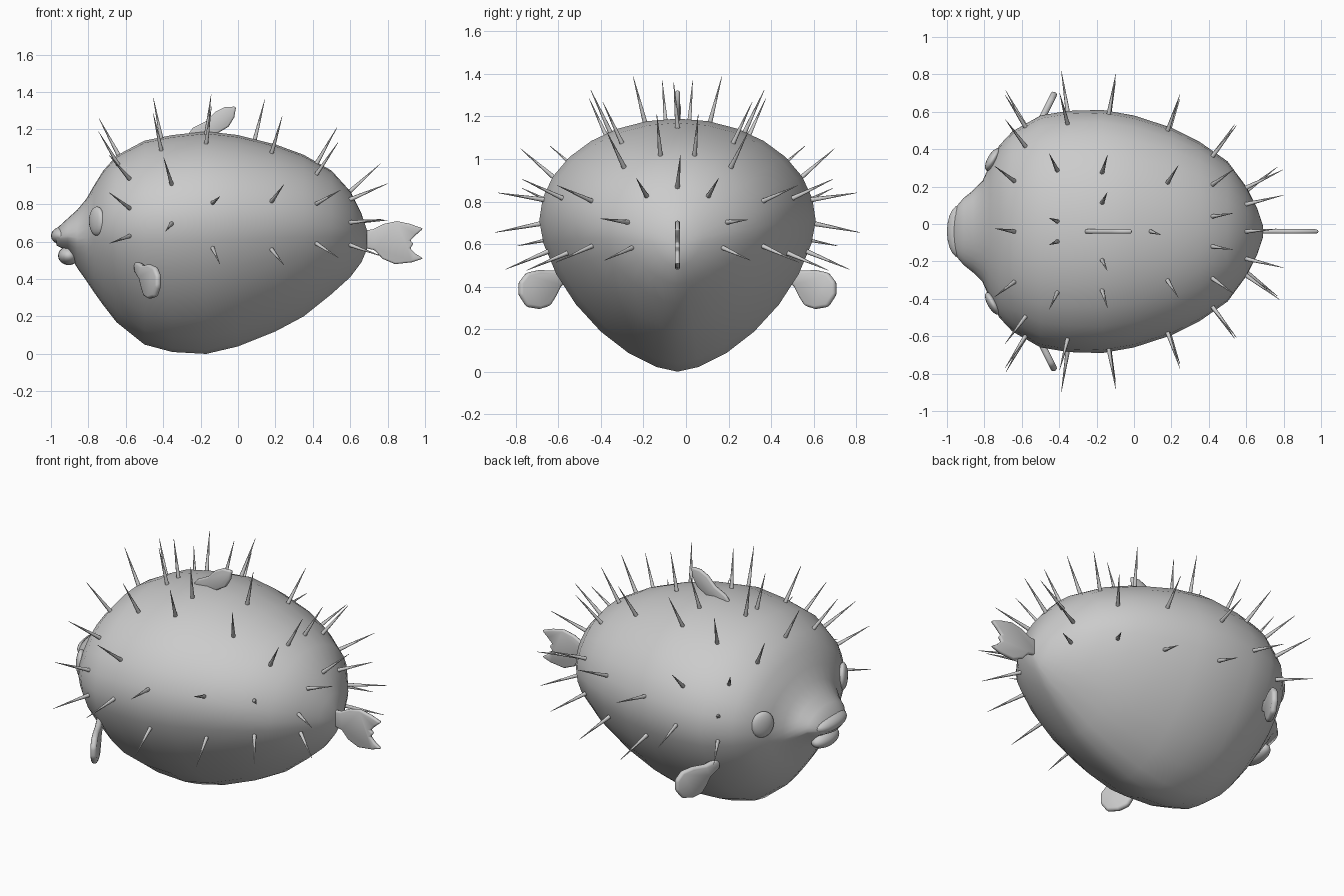
import bpy, bmesh, math
from mathutils import Vector, Matrix
from mathutils.bvhtree import BVHTree

if "Cube" in bpy.data.objects:
    bpy.data.objects.remove(bpy.data.objects["Cube"])

CY = -0.04   # symmetry plane of the fish
SEG = 28


def finish(bm, name, angle=60):
    bmesh.ops.recalc_face_normals(bm, faces=bm.faces)
    me = bpy.data.meshes.new(name)
    bm.to_mesh(me)
    bm.free()
    ob = bpy.data.objects.new(name, me)
    bpy.context.collection.objects.link(ob)
    bpy.ops.object.select_all(action='DESELECT')
    ob.select_set(True)
    bpy.context.view_layer.objects.active = ob
    bpy.ops.object.shade_smooth_by_angle(angle=math.radians(angle))
    return ob


# Body: stations of x, bottom z, top z, half width, z of widest point
stations = [
    (-.97, .58, .67, .11, .62), (-.91, .55, .725, .18, .63), (-.86, .46, .77, .22, .62),
    (-.81, .39, .83, .27, .62), (-.77, .33, .90, .36, .65), (-.72, .26, .98, .46, .67),
    (-.65, .17, 1.06, .535, .68), (-.5, .05, 1.14, .62, .69), (-.35, .01, 1.17, .645, .70),
    (-.17, .0, 1.19, .65, .71), (0, .04, 1.17, .62, .71), (.2, .12, 1.12, .555, .71),
    (.35, .2, 1.065, .48, .70), (.5, .32, .98, .375, .68), (.6, .41, .87, .24, .66),
    (.66, .49, .75, .12, .63), (.69, .56, .66, .03, .61)]

bm = bmesh.new()
rings = []
for x, zb, zt, hw, zw in stations:
    ring = []
    for i in range(SEG):
        a = 2 * math.pi * i / SEG
        s, c = math.sin(a), math.cos(a)
        e = 1.0 if c >= 0 else 1.25          # belly is more keel-shaped
        y = math.copysign(abs(s) ** e, s) * hw
        z = zw + (zt - zw) * c if c >= 0 else zw - (zw - zb) * abs(c) ** e
        ring.append(bm.verts.new((x, CY + y, z)))
    rings.append(ring)
for r0, r1 in zip(rings, rings[1:]):
    for i in range(SEG):
        j = (i + 1) % SEG
        bm.faces.new((r0[i], r0[j], r1[j], r1[i]))
bm.faces.new(rings[0])
bm.faces.new(rings[-1])
bmesh.ops.recalc_face_normals(bm, faces=bm.faces)
bvh = BVHTree.FromBMesh(bm)
finish(bm, "body", 70)


def ellipsoid(name, loc, scale, turn=0):
    bm = bmesh.new()
    m = Matrix.Translation(loc) @ Matrix.Rotation(turn, 4, 'Z') @ Matrix.Diagonal((*scale, 1))
    bmesh.ops.create_uvsphere(bm, u_segments=20, v_segments=12, radius=1, matrix=m)
    return finish(bm, name)


# Lips
ellipsoid("upper_lip", (-.935, CY, .632), (.065, .14, .05))
ellipsoid("lower_lip", (-.905, CY, .525), (.057, .11, .05))

# Eyes
for side, label in ((1, "left"), (-1, "right")):
    ellipsoid("eye_" + label, (-.755, CY + side * .385, .71), (.028, .068, .078), -side * math.radians(30))


# Fins: flat outlines given thickness and rounded edges
def fin(name, pts, thick):
    bm = bmesh.new()
    bm.faces.new([bm.verts.new(p) for p in pts])
    ob = finish(bm, name)
    so = ob.modifiers.new("thickness", 'SOLIDIFY')
    so.thickness, so.offset = thick, 0
    be = ob.modifiers.new("round", 'BEVEL')
    be.width, be.segments = thick * .4, 2
    return ob


dorsal = [(-.27, 1.17), (-.24, 1.21), (-.17, 1.245), (-.12, 1.295), (-.07, 1.32), (-.01, 1.322),
          (-.02, 1.265), (-.05, 1.215), (-.1, 1.185), (-.15, 1.15)]
fin("dorsal_fin", [(x, CY, z) for x, z in dorsal], .024)

tail = [(.66, .66), (.72, .665), (.78, .695), (.85, .71), (.92, .695), (.99, .67), (.95, .635), (.92, .605),
        (.94, .59), (.92, .565), (.95, .535), (.99, .51), (.93, .49), (.84, .48), (.77, .51), (.73, .555), (.66, .57)]
fin("tail_fin", [(x, CY, z) for x, z in tail], .024)

# half-width and z of paddle; swept backward as it goes outward
paddle = [(.5, .5), (.58, .475), (.65, .478), (.71, .465), (.745, .42), (.745, .36), (.71, .305),
          (.65, .295), (.6, .31), (.575, .35), (.55, .4), (.5, .44)]
for side, label in ((1, "left"), (-1, "right")):
    fin("pectoral_fin_" + label,
        [(-.53 + (w - .53) * .5, CY + side * w, z) for w, z in paddle], .035)

# Spikes: x position and angle from the top, cast onto the body and mirrored
rows = {-.64: (0, 36), -.58: (57, 76, 91), -.41: (6, 36), -.355: (65, 85), -.17: (16, 33),
        -.135: (75, 97), .09: (0,), .18: (31, 72, 99), .42: (12, 38, 68, 97), .6: (0, 38, 75, 105)}
bm = bmesh.new()
for x, angles in rows.items():
    for deg in angles:
        for side in ((1,) if deg == 0 else (1, -1)):
            a = math.radians(deg)
            d = Vector((0, side * math.sin(a), math.cos(a)))
            hit, n, _, _ = bvh.ray_cast(Vector((x, CY, .64)) + d * 2, -d)
            if hit is None:
                continue
            m = Matrix.Translation(hit + n * .095) @ n.to_track_quat('Z', 'Y').to_matrix().to_4x4()
            bmesh.ops.create_cone(bm, cap_ends=True, segments=8, radius1=.013, radius2=.001,
                                  depth=.25, matrix=m)
finish(bm, "spikes")
